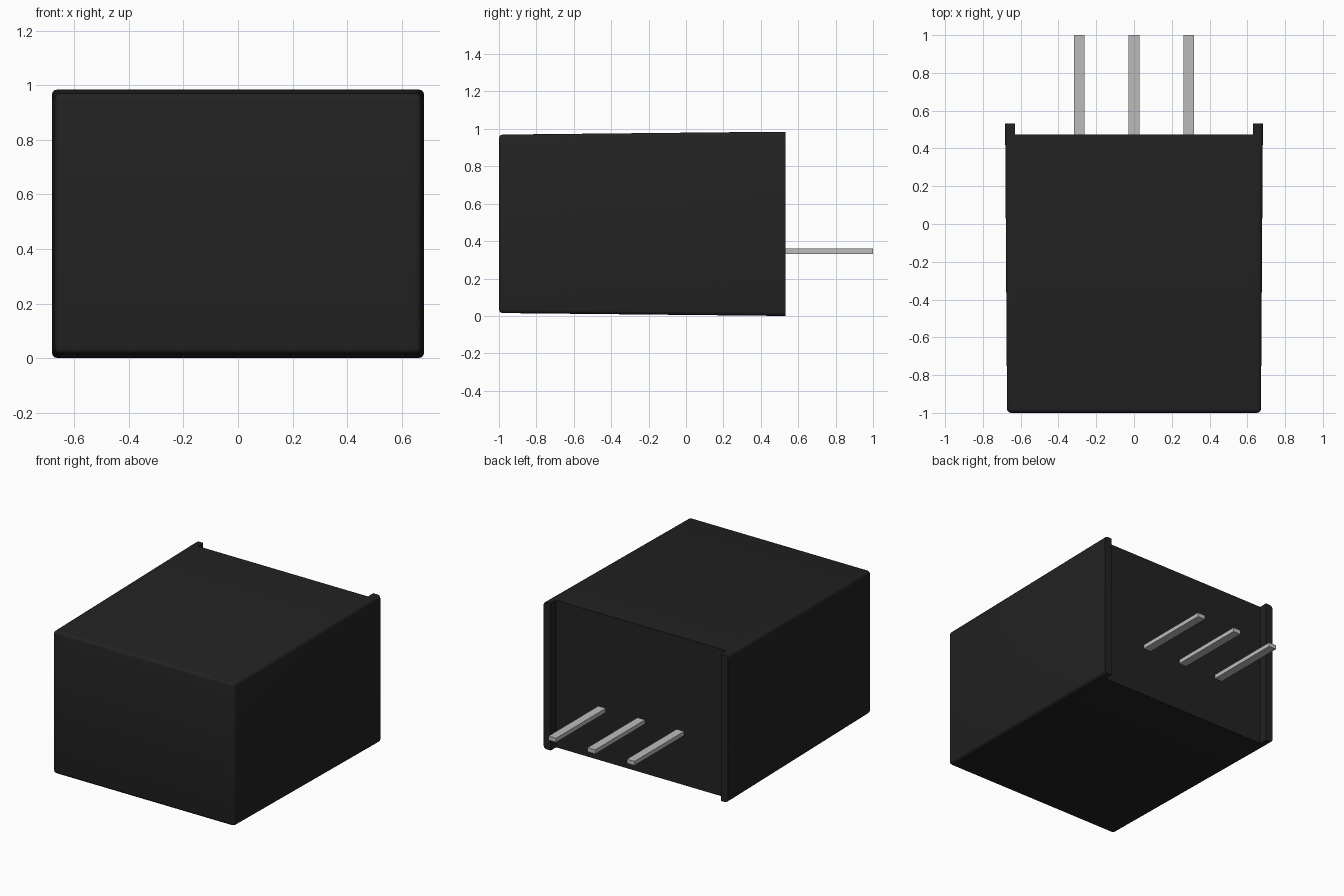
import bpy
import bmesh
import math

cube = bpy.data.objects.get("Cube")
if cube:
    bpy.data.objects.remove(cube, do_unlink=True)


def material(name, rgb, rough):
    m = bpy.data.materials.new(name)
    m.use_nodes = True
    m.diffuse_color = (*rgb, 1)
    b = m.node_tree.nodes["Principled BSDF"]
    b.inputs["Base Color"].default_value = (*rgb, 1)
    b.inputs["Roughness"].default_value = rough
    return m


black = material("black plastic", (0.016, 0.016, 0.016), 0.5)
metal = material("pin grey", (0.5, 0.5, 0.5), 0.4)


def finish(bm, name, mat):
    bmesh.ops.recalc_face_normals(bm, faces=bm.faces)
    mesh = bpy.data.meshes.new(name)
    bm.to_mesh(mesh)
    bm.free()
    mesh.materials.append(mat)
    obj = bpy.data.objects.new(name, mesh)
    bpy.context.collection.objects.link(obj)
    return obj


FRONT, BACK, RAIL_END = -1.0, 0.475, 0.532
MID_Z, RAIL_X = 0.4925, 0.63

# Tapered housing, slightly wider and taller at the back
bm = bmesh.new()
bmesh.ops.create_cube(bm, size=2)
for v in bm.verts:
    back = v.co.y > 0
    v.co.x *= 0.682 if back else 0.672
    v.co.z = MID_Z + v.co.z * (0.492 if back else 0.477)
    v.co.y = BACK if back else FRONT

# Round every edge except the rim of the back face
edges = [e for e in bm.edges if min(v.co.y for v in e.verts) < 0]
bmesh.ops.bevel(bm, geom=edges, offset=0.02, segments=3, profile=0.5,
                affect='EDGES', clamp_overlap=True)

# Split off the side strips and raise them into stand-off rails
for s in (-1, 1):
    bmesh.ops.bisect_plane(bm, geom=bm.verts[:] + bm.edges[:] + bm.faces[:],
                           plane_co=(s * RAIL_X, 0, 0), plane_no=(1, 0, 0))
bm.normal_update()
strips = [f for f in bm.faces if f.calc_center_median().y > BACK - 0.001
          and abs(f.calc_center_median().x) > RAIL_X]
for f in bmesh.ops.extrude_discrete_faces(bm, faces=strips)["faces"]:
    for v in f.verts:
        v.co.y = RAIL_END
housing = finish(bm, "housing", black)

bpy.ops.object.select_all(action='DESELECT')
housing.select_set(True)
bpy.context.view_layer.objects.active = housing
bpy.ops.object.shade_smooth_by_angle(angle=math.radians(40))

# Three flat contact pins
for name, x in (("right_pin", -0.29), ("middle_pin", 0.0), ("left_pin", 0.29)):
    bm = bmesh.new()
    bmesh.ops.create_cube(bm, size=1)
    for v in bm.verts:
        v.co.x = x + v.co.x * 0.056
        v.co.y = 1.0 if v.co.y > 0 else BACK - 0.01
        v.co.z = 0.346 + v.co.z * 0.028
    finish(bm, name, metal)
